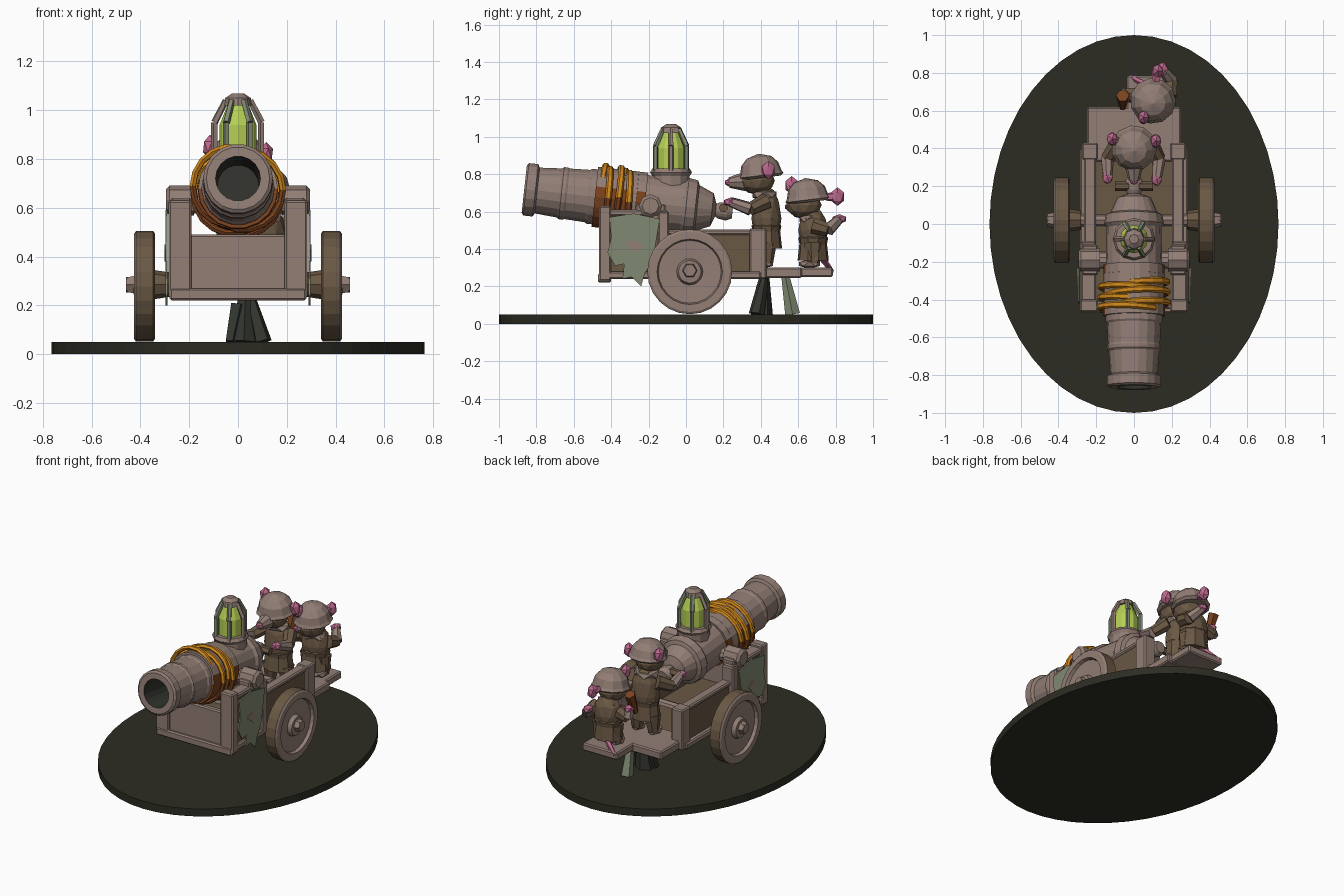
import bpy, bmesh, math
from mathutils import Vector, Matrix

if "Cube" in bpy.data.objects:
    bpy.data.objects.remove(bpy.data.objects["Cube"])


def material(name, rgb):
    m = bpy.data.materials.new(name)
    col = [(c / 255 / 12.92 if c < 11 else ((c / 255 + 0.055) / 1.055) ** 2.4) for c in rgb] + [1]
    m.use_nodes = True
    m.diffuse_color = col
    m.node_tree.nodes["Principled BSDF"].inputs["Base Color"].default_value = col
    return m


taupe = material("weathered_taupe", (146, 126, 117))
brown = material("dark_brown", (106, 88, 68))
pink = material("skin_pink", (188, 106, 142))
orange = material("rope_orange", (208, 136, 28))
rust = material("rust_brown", (122, 66, 30))
lime = material("glowing_lime", (182, 208, 84))
sage = material("sage_cloth", (128, 138, 114))
olive = material("base_olive", (44, 44, 35))
dark = material("dark_grey_green", (50, 52, 45))


def finish(name, bm, mats, rule=None):
    mats = mats if isinstance(mats, list) else [mats]
    bmesh.ops.remove_doubles(bm, verts=bm.verts, dist=1e-5)
    bmesh.ops.recalc_face_normals(bm, faces=bm.faces)
    if rule:
        for f in bm.faces:
            f.material_index = rule(f.calc_center_median())
    me = bpy.data.meshes.new(name)
    bm.to_mesh(me)
    bm.free()
    for m in mats:
        me.materials.append(m)
    ob = bpy.data.objects.new(name, me)
    bpy.context.collection.objects.link(ob)
    return ob


def lathe(name, profile, mats, loc=(0, 0, 0), axis=(0, 0, 1), n=16, rule=None, scale=(1, 1, 1)):
    """Revolve (distance, radius) points round an axis; the rule sees world positions."""
    bm = bmesh.new()
    rings = [[bm.verts.new((r * math.cos(2 * math.pi * i / n), r * math.sin(2 * math.pi * i / n), t))
              for i in range(n)] for t, r in profile]
    for a, b in zip(rings, rings[1:]):
        for i in range(n):
            j = (i + 1) % n
            bm.faces.new((a[i], a[j], b[j], b[i]))
    rot = Vector(axis).to_track_quat('Z', 'Y').to_matrix().to_4x4()
    bm.transform(Matrix.Translation(loc) @ rot @ Matrix.Diagonal((*scale, 1)))
    return finish(name, bm, mats, rule)


def rod(name, a, b, r1, r2, mat, n=7):
    a, b = Vector(a), Vector(b)
    h = (b - a).length
    return lathe(name, [(0, 0), (0, r1), (h, r2), (h, 0)], mat, a, b - a, n)


def box(name, lo, hi, mat, bevel=0.008):
    lo, hi = Vector(lo), Vector(hi)
    bm = bmesh.new()
    bmesh.ops.create_cube(bm, size=1)
    bm.transform(Matrix.Translation((lo + hi) / 2) @ Matrix.Diagonal((*(hi - lo), 1)))
    bmesh.ops.bevel(bm, geom=bm.edges[:], offset=bevel, segments=1, affect='EDGES')
    return finish(name, bm, mat)


def ball(name, loc, size, mat, detail=2):
    bm = bmesh.new()
    bmesh.ops.create_icosphere(bm, subdivisions=detail, radius=1)
    bm.transform(Matrix.Translation(loc) @ Matrix.Diagonal((*size, 1)))
    return finish(name, bm, mat)


def plate(name, points, x, thick, mat):
    bm = bmesh.new()
    face = bm.faces.new([bm.verts.new((x, y, z)) for y, z in points])
    ext = bmesh.ops.extrude_face_region(bm, geom=[face])
    bmesh.ops.translate(bm, vec=(thick, 0, 0), verts=[v for v in ext["geom"] if isinstance(v, bmesh.types.BMVert)])
    return finish(name, bm, mat)


# Oval base
lathe("base", [(0, 0), (0, 1), (0.05, 1), (0.05, 0)], olive, n=48, scale=(0.765, 1, 1))

# Cannon barrel with a hollow bore, tilted slightly upward
origin, aim = Vector((0, 0, 0.625)), Vector((0, -1, 0.11)).normalized()
lathe("barrel", [(-.25, 0), (-.25, .035), (-.22, .05), (-.18, .045), (-.16, .035), (-.14, .09), (-.06, .125),
                 (-.05, .15), (.0, .158), (.02, .145), (.26, .15), (.27, .163), (.31, .163), (.47, .16),
                 (.48, .15), (.52, .15), (.53, .143), (.64, .138), (.65, .143), (.67, .142), (.68, .134),
                 (.8, .125), (.81, .143), (.86, .143), (.87, .13), (.87, .092)], taupe, origin, aim, 18)
lathe("bore", [(.87, .092), (.6, .085), (.6, 0)], dark, origin, aim, 18)
lathe("rust_band", [(.22, .145), (.22, .162), (.49, .164), (.49, .145)], [rust, taupe], origin, aim, 18,
      rule=lambda c: int(c.z > 0.7))
for i in range(6):
    t = 0.315 + i * 0.028
    lean = aim + Vector((0.05 * (-1) ** i, 0, 0.03 * (i % 3 - 1)))
    ring = [(t + .018 * math.cos(a * math.pi / 3), .163 + .014 * math.sin(a * math.pi / 3)) for a in range(7)]
    lathe("rope_turn", ring, [rust, orange], origin, lean, 18, rule=lambda c: int(c.z > 0.665))

# Lantern on top of the barrel
top = Vector((0, -0.08, 0))
lathe("lantern_base", [(.72, 0), (.72, .1), (.79, .1), (.81, .112), (.83, .1), (.83, 0)], taupe, top, n=12)
lathe("lantern_glow", [(.82, .075), (.94, .075), (1.03, .04), (1.03, 0)], lime, top, n=12)
lathe("lantern_cap", [(1.02, 0), (1.02, .06), (1.05, .052), (1.068, .025), (1.068, 0)], taupe, top, n=8)
for i in range(6):
    d = Vector((math.cos(i * math.pi / 3), math.sin(i * math.pi / 3), 0))
    p = [top + d * r + Vector((0, 0, z)) for r, z in ((.096, .81), (.096, .95), (.05, 1.04))]
    bar = taupe if i % 3 == 0 else sage
    rod("lantern_bar", p[0], p[1], .014, .014, bar, 5)
    rod("lantern_bar_top", p[1], p[2], .015, .013, bar, 5)

# Carriage body
box("front_board", (-.26, -.45, .24), (.26, -.41, .49), taupe)
box("front_sill", (-.28, -.47, .22), (.28, -.4, .27), taupe)
box("cart_floor", (-.25, -.42, .25), (.25, .4, .29), brown)
box("rear_plank", (-.25, .33, .245), (.25, .62, .3), taupe)
box("rear_step", (-.04, .6, .25), (.22, .785, .3), taupe)
rod("axle", (-.46, .02, .285), (.46, .02, .285), .032, .032, taupe, 8)
rod("trunnion", (-.22, -.19, .62), (.22, -.19, .62), .045, .045, taupe, 10)

for s in (-1, 1):
    def side_box(name, x0, x1, y, z, mat):
        box(name, (min(s * x0, s * x1), y[0], z[0]), (max(s * x0, s * x1), y[1], z[1]), mat)
    side_box("side_front", .2, .265, (-.45, -.1), (.25, .6), brown)
    side_box("side_rear", .2, .255, (-.12, .4), (.25, .5), brown)
    side_box("corner_post", .19, .285, (-.465, -.4), (.23, .63), taupe)
    side_box("mid_post", .2, .285, (-.15, -.09), (.24, .6), taupe)
    side_box("end_post", .19, .275, (.34, .43), (.24, .51), taupe)
    side_box("bottom_rail", .22, .285, (-.45, .4), (.24, .28), taupe)
    side_box("top_rail", .2, .28, (-.46, -.1), (.575, .61), taupe)
    side_box("rear_rail", .2, .265, (-.1, .4), (.475, .505), taupe)
    side_box("trunnion_block", .19, .275, (-.27, -.11), (.55, .64), taupe)
    lathe("trunnion_cap", [(.18, 0), (.18, .062), (.28, .062), (.295, .045), (.295, 0)], taupe,
          (0, -.19, .63), (s, 0, 0), 8)
    # Torn cloth hanging over each side, with a worn patch
    plate("hanging_cloth", [(-.41, .57), (-.28, .59), (-.14, .56), (-.16, .44), (-.18, .33), (-.22, .27), (-.24, .2),
                            (-.29, .25), (-.34, .24), (-.33, .32), (-.38, .31), (-.42, .38), (-.4, .46)],
          s * .288, s * .009, sage)
    plate("cloth_patch", [(-.33, .43), (-.28, .45), (-.23, .42), (-.27, .38)], s * .297, s * .004, taupe)
    # Wheel with raised rim, recessed disc and hub
    lathe("wheel", [(.345, 0), (.345, .06), (.355, .17), (.34, .175), (.34, .215), (.348, .227), (.418, .227),
                    (.426, .215), (.426, .175), (.405, .168), (.4, .07), (.425, .06), (.43, 0)], [taupe, brown],
          (0, .02, .278), (s, 0, 0), 24,
          rule=lambda c: int(math.hypot(c.y - .02, c.z - .278) > .22 or abs(c.x) < .36))
    rod("hub", (s * .28, .02, .285), (s * .345, .02, .285), .05, .06, brown, 8)
    rod("hub_nut", (s * .42, .02, .285), (s * .455, .02, .285), .042, .035, taupe, 6)

# Supports under the rear step
rod("dark_prop", (.02, .4, .05), (.03, .42, .26), .065, .025, dark, 6)
rod("dark_prop_side", (.1, .38, .05), (.05, .42, .24), .04, .02, dark, 5)
rod("dark_prop_foot", (-.03, .37, .05), (0, .41, .2), .025, .035, dark, 5)
rod("cloth_prop", (.04, .57, .05), (.04, .53, .26), .042, .022, sage, 5)


def crew(tag, at, snout, ears, hands, seat):
    """One helmeted rodent; at is the middle of the helmet rim, the rest are absolute positions."""
    at, snout = Vector(at), Vector(snout)
    body = Vector((at.x, at.y + .03, (at.z + seat) / 2 - .03))
    face = at + Vector((0, -.02, -.04))
    half = (at.z - .06 - seat) / 2
    ball(tag + "_torso", body + Vector((0, 0, .04)), (.095, .08, half * .8), brown)
    lathe(tag + "_coat", [(-.12, 0), (-.12, .1), (-.03, .088), (.0, .095), (.02, .08), (.02, 0)], brown,
          body, n=9, scale=(1, .85, 1))
    ball(tag + "_collar", at + Vector((0, .02, -.115)), (.09, .075, .035), taupe, 1)
    ball(tag + "_head", face, (.09, .095, .075), brown)
    rod(tag + "_muzzle", face, snout, .07, .028, taupe, 8)
    ball(tag + "_nose", snout, (.026, .024, .022), pink, 1)
    lathe(tag + "_helmet", [(-.025, 0), (-.025, .105), (-.012, .122), (.005, .112), (.05, .1), (.085, .067),
                            (.105, 0)], taupe, at, (0, -.12, 1), 11)
    for e in ears:
        e = Vector(e)
        rod(tag + "_ear_root", at + (e - at) * .6, e, .02, .03, pink, 5)
        ball(tag + "_ear", e, (.032, .04, .05), pink, 1)
    for s, h in zip((-1, 1), hands):
        h = Vector(h)
        shoulder = at + Vector((s * .085, .03, -.15))
        elbow = (shoulder + h) / 2 + Vector((s * .03, .01, -.04))
        rod(tag + "_upper_arm", shoulder, elbow, .045, .036, brown)
        rod(tag + "_forearm", elbow, h, .036, .026, taupe)
        ball(tag + "_hand", h, (.032, .042, .026), pink, 1)
        hip, foot = Vector((at.x + s * .05, body.y, seat + .13)), Vector((at.x + s * .06, body.y, seat + .02))
        rod(tag + "_leg", hip, foot, .055, .035, brown)
        ball(tag + "_foot", foot + Vector((0, -.02, 0)), (.04, .065, .025), taupe, 1)


crew("gunner", (0, .4, .805), (0, .23, .755), [(-.115, .45, .85), (.115, .44, .82)],
     [(-.14, .25, .65), (.12, .24, .65)], .3)
crew("loader", (.1, .65, .675), (.05, .55, .625), [(.05, .565, .74), (.125, .81, .68)],
     [(-.05, .67, .56), (.15, .82, .56)], .3)

# Breech tools and the gunner's lever
rod("breech_lever", (-.1, .2, .62), (.1, .2, .62), .025, .025, brown, 6)
rod("fuse_stick", (-.06, .62, .52), (-.06, .68, .66), .02, .035, rust, 6)
rod("tail", (.1, .72, .36), (-.02, .78, .28), .02, .012, pink, 5)
